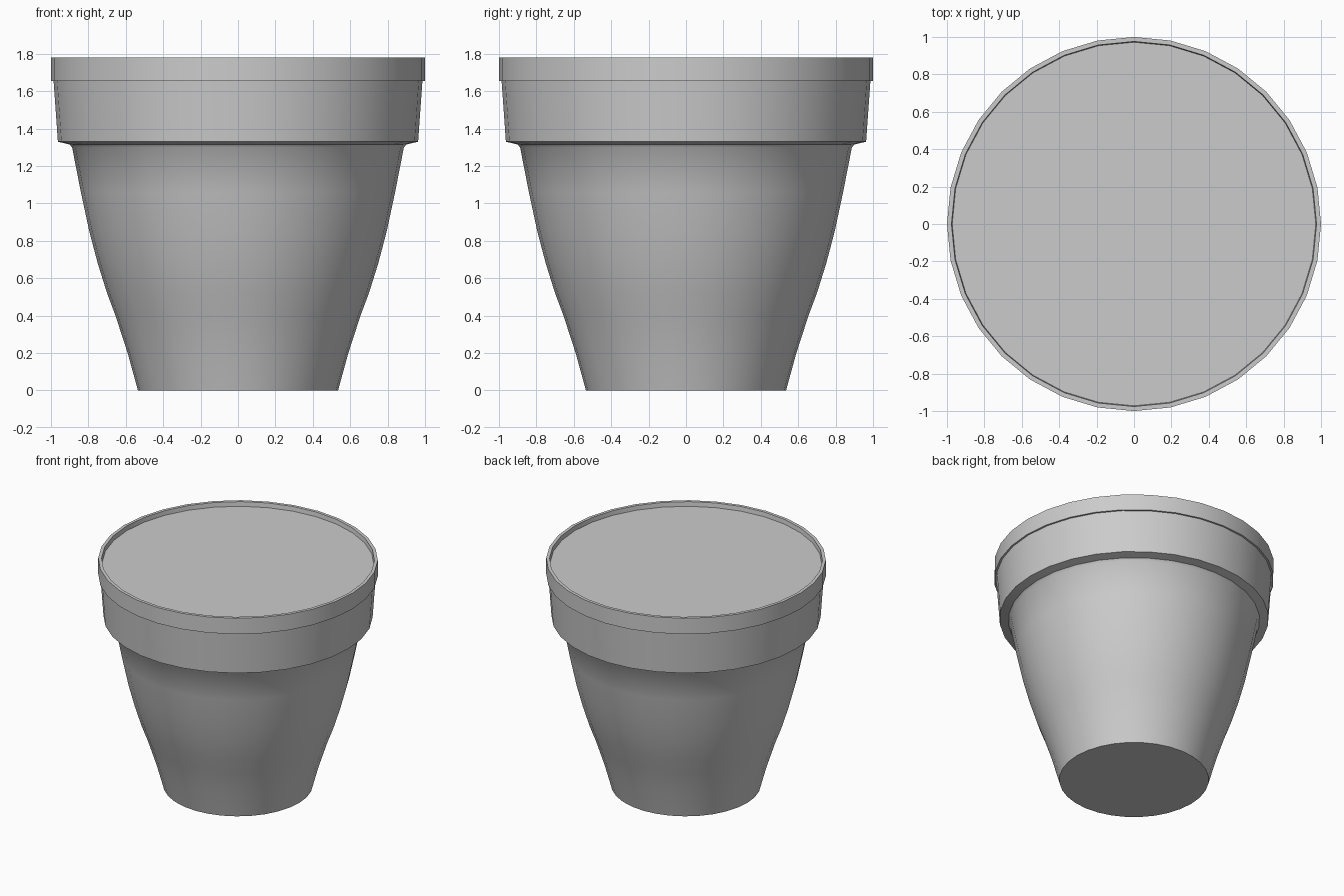
import bpy
import bmesh
import math

cube = bpy.data.objects.get("Cube")
if cube:
    bpy.data.objects.remove(cube, do_unlink=True)

SIDES = 32


def make_material(name, value):
    mat = bpy.data.materials.new(name)
    mat.use_nodes = True
    color = (value, value, value, 1)
    mat.diffuse_color = color
    mat.node_tree.nodes["Principled BSDF"].inputs["Base Color"].default_value = color
    return mat


def lathe(name, profile, mat):
    """Revolve (radius, height) points around z; a zero radius closes the end."""
    bm = bmesh.new()
    verts = [bm.verts.new((r, 0, z)) for r, z in profile]
    edges = [bm.edges.new(pair) for pair in zip(verts, verts[1:])]
    bmesh.ops.spin(bm, geom=verts + edges, cent=(0, 0, 0), axis=(0, 0, 1),
                   angle=math.tau, steps=SIDES, use_duplicate=False)
    bmesh.ops.remove_doubles(bm, verts=bm.verts, dist=0.0005)
    bmesh.ops.recalc_face_normals(bm, faces=bm.faces)
    mesh = bpy.data.meshes.new(name)
    bm.to_mesh(mesh)
    bm.free()
    mesh.materials.append(mat)
    obj = bpy.data.objects.new(name, mesh)
    bpy.context.collection.objects.link(obj)
    bpy.ops.object.select_all(action="DESELECT")
    obj.select_set(True)
    bpy.context.view_layer.objects.active = obj
    bpy.ops.object.shade_smooth_by_angle(angle=math.radians(30))
    return obj


grey = make_material("plain grey", 0.6)

# Pot shell: flat base, curved wall, stepped collar, thin lip, filled top
lathe("pot", [
    (0, 0), (0.535, 0),
    (0.59, 0.2), (0.655, 0.4), (0.7, 0.52), (0.75, 0.68),
    (0.795, 0.85), (0.84, 1.06), (0.887, 1.3),
    (0.9, 1.315), (0.963, 1.33),
    (0.986, 1.655), (1, 1.655),
    (1, 1.78), (0.976, 1.78),
    (0.972, 1.745), (0, 1.745),
], grey)
